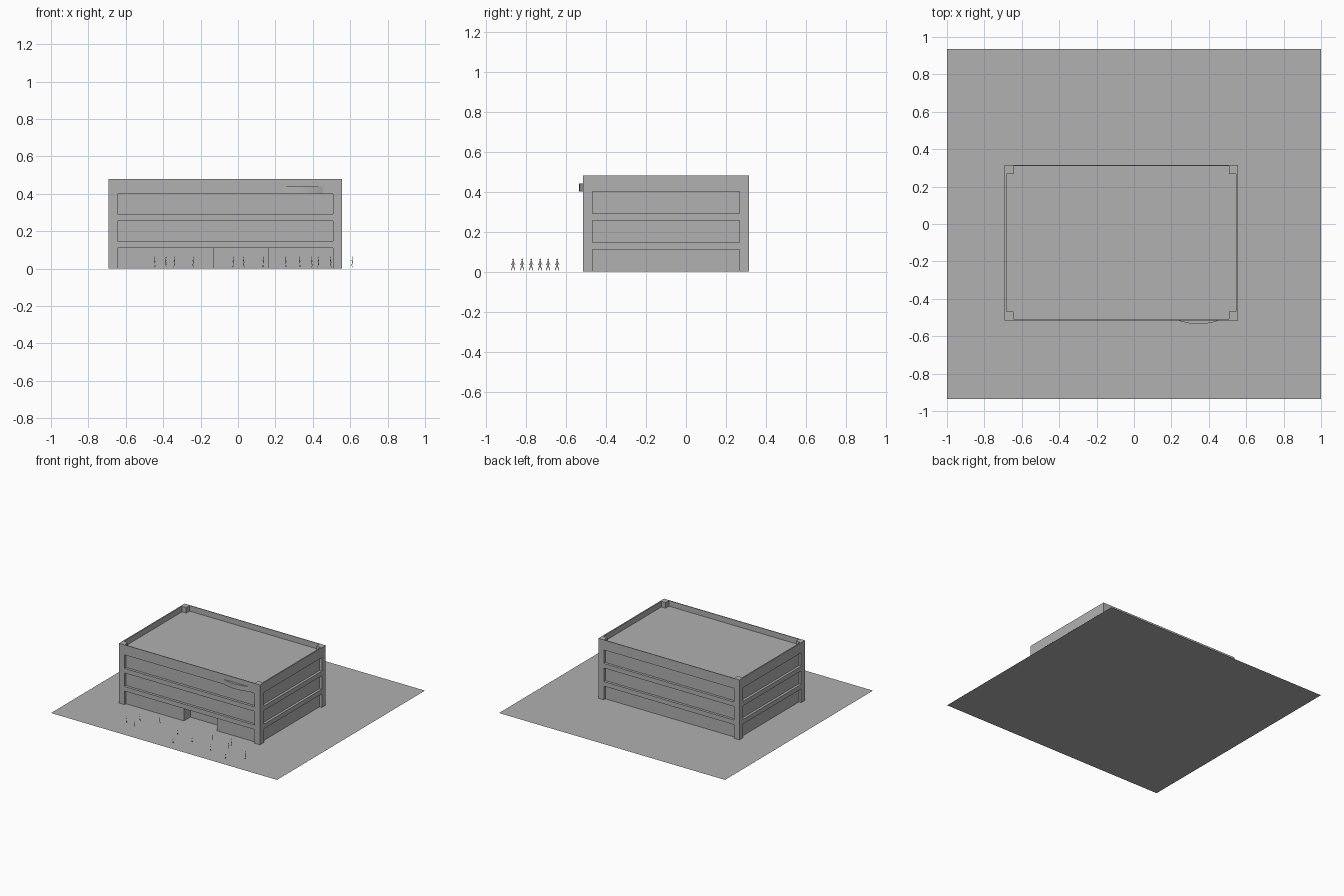
import bpy, bmesh, math
from mathutils import Matrix, Vector

cube = bpy.data.objects.get("Cube")
if cube:
    bpy.data.objects.remove(cube)

grey = bpy.data.materials.new("plain_grey")
grey.use_nodes = True
grey.diffuse_color = (0.44, 0.44, 0.44, 1)
grey.node_tree.nodes["Principled BSDF"].inputs["Base Color"].default_value = (0.44, 0.44, 0.44, 1)


def finish(name, bm):
    mesh = bpy.data.meshes.new(name)
    bm.to_mesh(mesh)
    bm.free()
    mesh.materials.append(grey)
    obj = bpy.data.objects.new(name, mesh)
    bpy.context.collection.objects.link(obj)
    return obj


def box(name, x0, x1, y0, y1, z0, z1):
    bm = bmesh.new()
    size = Matrix.Diagonal((x1 - x0, y1 - y0, z1 - z0, 1))
    centre = Matrix.Translation(((x0 + x1) / 2, (y0 + y1) / 2, (z0 + z1) / 2))
    bmesh.ops.create_cube(bm, size=1, matrix=centre @ size)
    return finish(name, bm)


# Ground sheet
bm = bmesh.new()
bmesh.ops.create_grid(bm, x_segments=1, y_segments=1, size=1,
                      matrix=Matrix.Diagonal((1, 0.935, 1, 1)))
finish("ground", bm)

# Building extents
L, R, F, B, H = -0.693, 0.555, -0.515, 0.315, 0.48
COL, RECESS, ROOF, FLOOR = 0.048, 0.02, 0.435, 0.11
DOOR_L, DOOR_R, DOOR_BACK = -0.132, 0.16, -0.415
base = 0.001

# Recessed window walls, with the entrance set back on the ground floor
l, r, f, b = L + RECESS, R - RECESS, F + RECESS, B - RECESS
box("upper_walls", l, r, f, b, FLOOR, ROOF - 0.01)
box("ground_walls_right", l, DOOR_L, f, b, base, FLOOR)
box("ground_walls_left", DOOR_R, r, f, b, base, FLOOR)
box("entrance_wall", DOOR_L, DOOR_R, DOOR_BACK, b, base, FLOOR)

# Corner columns
for side, x in (("right", L), ("left", R - COL)):
    for end, y in (("front", F), ("back", B - COL)):
        box(f"{end}_{side}_column", x, x + COL, y, y + COL, base, H)

# Floor bands between the columns
for i, (z0, z1) in enumerate(((FLOOR, 0.147), (0.255, 0.292))):
    box(f"front_band_{i}", L + COL, R - COL, F, f, z0, z1)
    box(f"back_band_{i}", L + COL, R - COL, b, B, z0, z1)
    box(f"right_band_{i}", L, l, F + COL, B - COL, z0, z1)
    box(f"left_band_{i}", r, R, F + COL, B - COL, z0, z1)

# Roof slab and parapet
TX, TY, TOP = 0.01, 0.006, 0.4
box("roof", L + TX, R - TX, F + TY, B - TY, TOP, ROOF)
box("front_parapet", L + COL, R - COL, F, F + TY, TOP, H)
box("back_parapet", L + COL, R - COL, B - TY, B, TOP, H)
box("right_parapet", L, L + TX, F + COL, B - COL, TOP, H)
box("left_parapet", R - TX, R, F + COL, B - COL, TOP, H)

# Curved blank panel on the front
bm = bmesh.new()
N = 16
arc = []
for i in range(N + 1):
    t = i / N * 2 - 1
    arc.append(bm.verts.new((0.345 + 0.11 * t, F - 0.02 * (1 - t * t), 0.4)))
cap = bm.faces.new(arc)
out = bmesh.ops.extrude_face_region(bm, geom=[cap])
bmesh.ops.translate(bm, vec=(0, 0, 0.04),
                    verts=[v for v in out["geom"] if isinstance(v, bmesh.types.BMVert)])
bmesh.ops.recalc_face_normals(bm, faces=bm.faces)
finish("curved_panel", bm)

# Flat walking figures: limbs are thin strips (start, end, width)
LIMBS = (((0, 0.03), (-0.011, 0.004), 0.004), ((0, 0.03), (0.01, 0.004), 0.004),
         ((0, 0.028), (0, 0.05), 0.008),
         ((0, 0.048), (-0.011, 0.03), 0.003), ((0, 0.048), (0.011, 0.032), 0.003))
ROWS = (-0.865, -0.775, -0.69, -0.82, -0.645, -0.73)
SPOTS = (-0.445, -0.385, -0.34, -0.24, -0.025, 0.03, 0.135,
         0.255, 0.33, 0.395, 0.43, 0.495, 0.61)
for n, x in enumerate(SPOTS):
    bm = bmesh.new()
    for a, c, w in LIMBS:
        a, c = Vector((0, *a)), Vector((0, *c))
        d = (c - a).normalized()
        s = Vector((0, -d.z, d.y)) * w / 2
        bm.faces.new([bm.verts.new(p) for p in (a + s, a - s, c - s, c + s)])
    bmesh.ops.create_circle(bm, cap_ends=True, segments=8, radius=0.005,
                            matrix=Matrix.Translation((0, 0, 0.057)) @ Matrix.Rotation(math.pi / 2, 4, 'Y'))
    person = finish(f"walker_{n}", bm)
    person.location = (x, ROWS[(n + 1) % len(ROWS)], 0.003)
    person.rotation_euler.z = math.radians(20)
